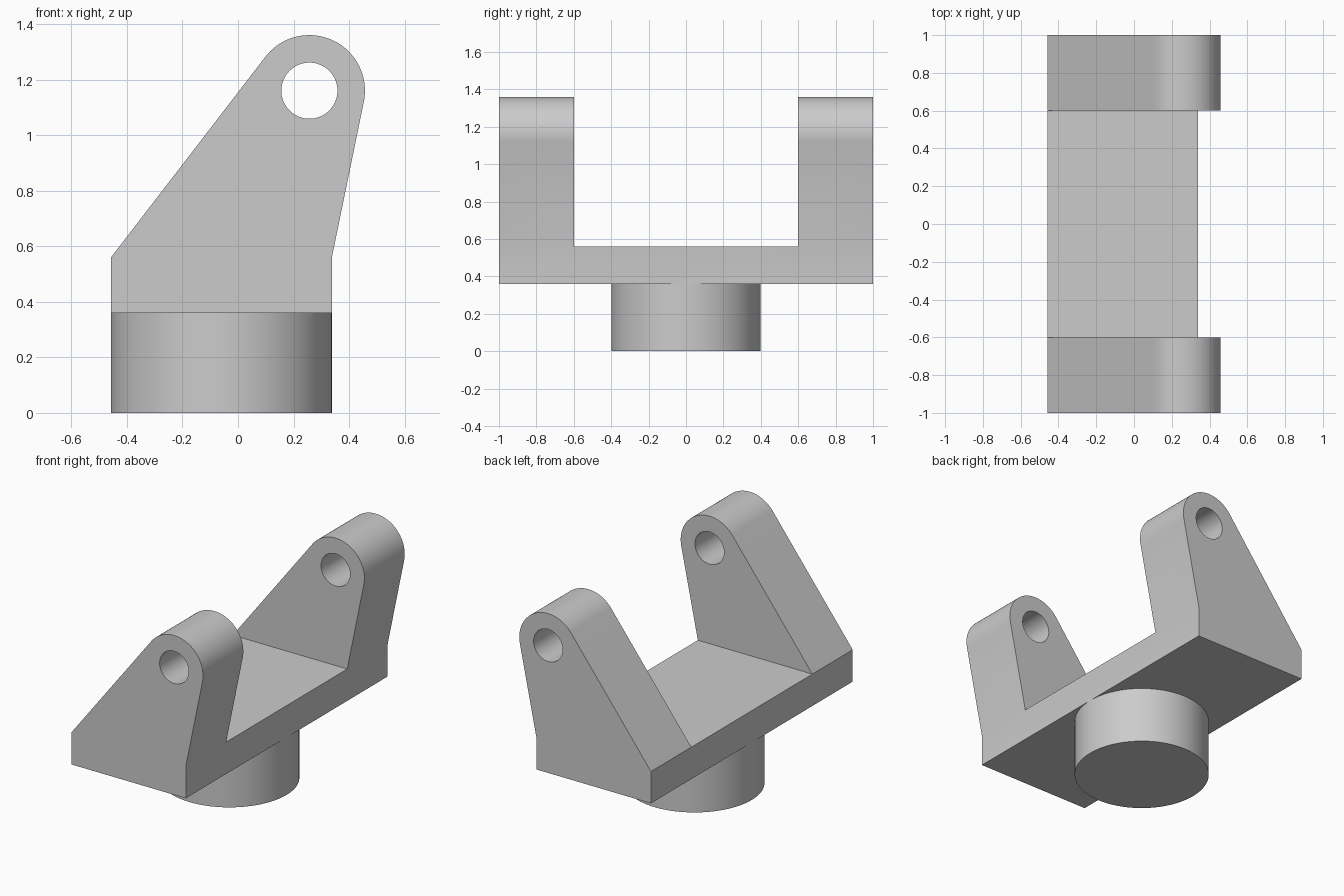
import bpy, bmesh, math

if "Cube" in bpy.data.objects:
    bpy.data.objects.remove(bpy.data.objects["Cube"])

LEFT, RIGHT = -0.457, 0.338        # plate edges in x
PLATE_Z0, PLATE_Z1 = 0.36, 0.56    # plate bottom and top
EYE_X, EYE_Z, EYE_R, HOLE_R = 0.257, 1.16, 0.2, 0.101
INNER_Y = 0.6                      # inner face of each lug


def extrude_profile(name, points, y0, y1):
    """Prism from an x-z outline, extruded along y."""
    bm = bmesh.new()
    face = bm.faces.new([bm.verts.new((x, y0, z)) for x, z in points])
    ext = bmesh.ops.extrude_face_region(bm, geom=[face])
    verts = [v for v in ext["geom"] if isinstance(v, bmesh.types.BMVert)]
    bmesh.ops.translate(bm, verts=verts, vec=(0, y1 - y0, 0))
    bmesh.ops.recalc_face_normals(bm, faces=bm.faces)
    mesh = bpy.data.meshes.new(name)
    bm.to_mesh(mesh)
    bm.free()
    obj = bpy.data.objects.new(name, mesh)
    bpy.context.collection.objects.link(obj)
    return obj


def arc(radius, start, end, steps):
    angles = [start + (end - start) * i / steps for i in range(steps + 1)]
    return [(EYE_X + radius * math.cos(a), EYE_Z + radius * math.sin(a)) for a in angles]


def tangent_angle(x, z, side):
    """Angle on the eye where a line from (x, z) touches it."""
    dx, dz = x - EYE_X, z - EYE_Z
    return math.atan2(dz, dx) + side * math.acos(EYE_R / math.hypot(dx, dz))


def smooth(obj):
    bpy.ops.object.select_all(action='DESELECT')
    obj.select_set(True)
    bpy.context.view_layer.objects.active = obj
    bpy.ops.object.shade_smooth_by_angle(angle=math.radians(30))


# Yoke: full side outline with rounded eye, extruded over the whole length
start = tangent_angle(RIGHT, PLATE_Z1, 1)
end = tangent_angle(LEFT, PLATE_Z1, -1) % (2 * math.pi)
outline = [(LEFT, PLATE_Z0), (RIGHT, PLATE_Z0), (RIGHT, PLATE_Z1)]
outline += arc(EYE_R, start, end, 40)
outline += [(LEFT, PLATE_Z1)]
yoke = extrude_profile("yoke", outline, -1, 1)

# Cutters: gap between the lugs, and the pin hole through both
gap = extrude_profile("gap_cutter", [(-1, PLATE_Z1), (1, PLATE_Z1), (1, 2), (-1, 2)],
                      -INNER_Y, INNER_Y)
hole = extrude_profile("pin_hole_cutter", arc(HOLE_R, 0, 2 * math.pi, 64)[:-1], -1.2, 1.2)
for cutter in (gap, hole):
    cutter.hide_render = True
    mod = yoke.modifiers.new(cutter.name, 'BOOLEAN')
    mod.operation = 'DIFFERENCE'
    mod.solver = 'EXACT'
    mod.object = cutter
    bpy.context.view_layer.objects.active = yoke
    bpy.ops.object.modifier_apply(modifier=mod.name)
    bpy.data.objects.remove(cutter)
smooth(yoke)

# Round stem under the plate
bpy.ops.mesh.primitive_cylinder_add(vertices=96, radius=(RIGHT - LEFT) / 2, depth=PLATE_Z0,
                                    location=((LEFT + RIGHT) / 2, 0, PLATE_Z0 / 2))
stem = bpy.context.object
stem.name = "stem"
smooth(stem)
